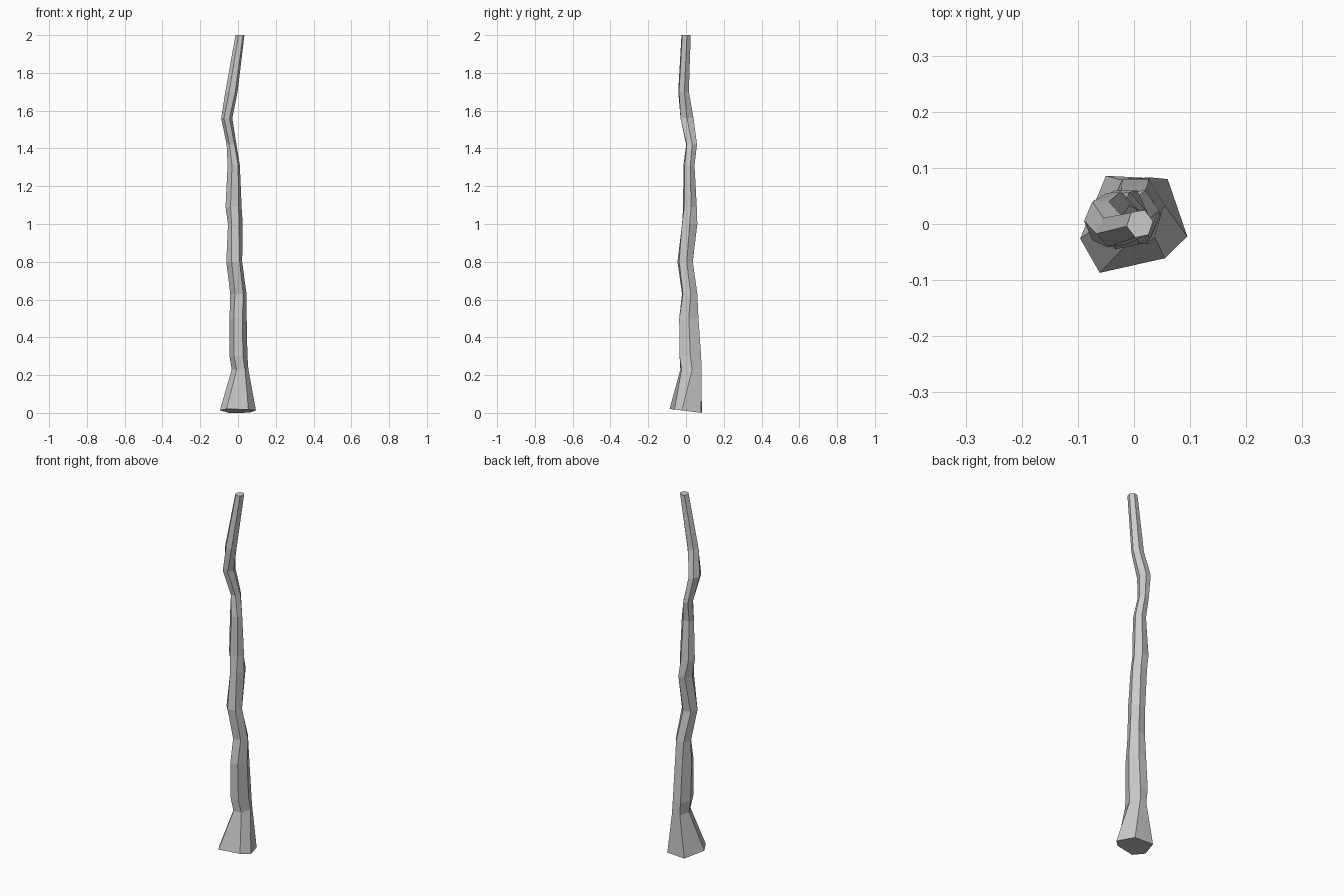
import bpy, bmesh
from math import sin, cos, radians

if "Cube" in bpy.data.objects:
    bpy.data.objects.remove(bpy.data.objects["Cube"])

# Trunk stations: z, x min, x max, y min, y max, twist in degrees
STATIONS = [
    (0.23, -0.033, 0.055, -0.030, 0.083, 6),
    (0.30, -0.045, 0.050, -0.034, 0.080, 0),
    (0.50, -0.045, 0.046, -0.036, 0.066, 0),
    (0.63, -0.041, 0.045, -0.021, 0.060, 6),
    (0.80, -0.062, 0.022, -0.045, 0.036, 12),
    (1.00, -0.053, 0.025, -0.021, 0.060, 0),
    (1.09, -0.066, 0.019, -0.015, 0.057, 8),
    (1.31, -0.055, 0.010, -0.014, 0.045, 14),
    (1.42, -0.060, -0.008, 0.001, 0.058, 6),
    (1.56, -0.089, -0.030, -0.029, 0.040, 0),
    (1.70, -0.067, -0.002, -0.041, 0.015, 8),
    (2.00, -0.013, 0.034, -0.024, 0.025, 10),
]

# Flared, slightly tilted foot, counter-clockwise from +x
FOOT = [(0.095, -0.022), (0.060, 0.080), (-0.050, 0.086),
        (-0.096, -0.026), (-0.061, -0.087), (0.055, -0.061)]


def hex_ring(bm, z, x0, x1, y0, y1, twist):
    """Six-sided ring stretched to exactly fill the given bounds."""
    angles = [radians(60 * i + twist) for i in range(6)]
    us, vs = [cos(a) for a in angles], [sin(a) for a in angles]

    def fit(t, values, lo, hi):
        return lo + (t - min(values)) / (max(values) - min(values)) * (hi - lo)

    return [bm.verts.new((fit(u, us, x0, x1), fit(v, vs, y0, y1), z))
            for u, v in zip(us, vs)]


bm = bmesh.new()
rings = [[bm.verts.new((x, y, 0.0105 - 0.12 * (y + 0.0)))
          for x, y in FOOT]]
rings += [hex_ring(bm, *s) for s in STATIONS]

# Skin between neighbouring rings, then cap both ends
for low, high in zip(rings, rings[1:]):
    for i in range(6):
        j = (i + 1) % 6
        bm.faces.new((low[i], low[j], high[j], high[i]))
bm.faces.new(rings[0][::-1])
bm.faces.new(rings[-1])
bmesh.ops.recalc_face_normals(bm, faces=bm.faces)

mesh = bpy.data.meshes.new("crooked_trunk")
bm.to_mesh(mesh)
bm.free()
trunk = bpy.data.objects.new("crooked_trunk", mesh)
bpy.context.collection.objects.link(trunk)
